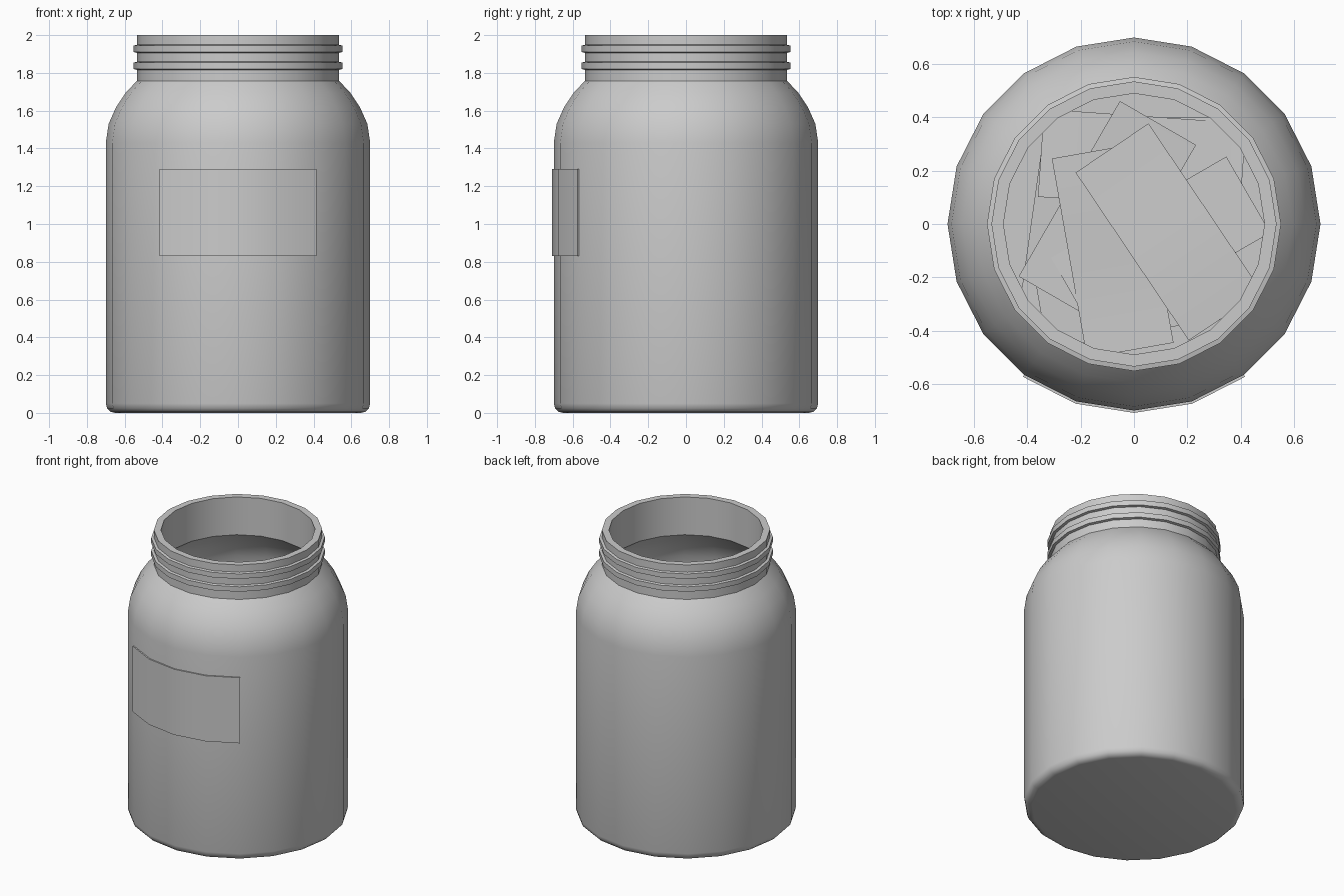
import bpy, bmesh, math
from mathutils import Matrix

if "Cube" in bpy.data.objects:
    bpy.data.objects.remove(bpy.data.objects["Cube"])

SIDES = 20


def make_object(name, bm, smooth=True):
    bmesh.ops.recalc_face_normals(bm, faces=bm.faces)
    mesh = bpy.data.meshes.new(name)
    bm.to_mesh(mesh)
    bm.free()
    ob = bpy.data.objects.new(name, mesh)
    bpy.context.collection.objects.link(ob)
    if smooth:
        bpy.ops.object.select_all(action='DESELECT')
        ob.select_set(True)
        bpy.context.view_layer.objects.active = ob
        bpy.ops.object.shade_smooth_by_angle(angle=math.radians(32))
    return ob


def lathe(name, profile):
    """Revolve an open (radius, z) profile; both ends are capped."""
    bm = bmesh.new()
    rings = []
    for r, z in profile:
        rings.append([bm.verts.new((r * math.cos(a), r * math.sin(a), z))
                      for a in (2 * math.pi * i / SIDES for i in range(SIDES))])
    for lo, hi in zip(rings, rings[1:]):
        for i in range(SIDES):
            j = (i + 1) % SIDES
            bm.faces.new((lo[i], lo[j], hi[j], hi[i]))
    bm.faces.new(rings[0])
    bm.faces.new(rings[-1])
    return make_object(name, bm)


# Glass jar: outside from base to rim with two thread rings, then down the inside
threads = []
for z in (1.82, 1.91):
    threads += [(0.535, z - 0.004), (0.552, z), (0.552, z + 0.035), (0.535, z + 0.039)]
outer = [(0.65, 0), (0.675, 0.006), (0.693, 0.024), (0.70, 0.05),
         (0.70, 1.43), (0.685, 1.53), (0.645, 1.62), (0.595, 1.695), (0.535, 1.758)]
inner = [(0.49, 1.735), (0.56, 1.665), (0.605, 1.60), (0.64, 1.52), (0.655, 1.42),
         (0.655, 0.08), (0.62, 0.045)]
lathe("jar", outer + threads + [(0.535, 2.0), (0.49, 2.0)] + inner)

# Curved front label that follows four facets of the jar
bm = bmesh.new()
sections = []
for k in range(-2, 3):
    a = -math.pi / 2 + k * 2 * math.pi / SIDES
    sections.append([bm.verts.new((r * math.cos(a), r * math.sin(a), z))
                     for r, z in ((0.70, 0.83), (0.709, 0.83), (0.709, 1.29), (0.70, 1.29))])
for s, t in zip(sections, sections[1:]):
    for i in range(4):
        j = (i + 1) % 4
        bm.faces.new((s[i], s[j], t[j], t[i]))
bm.faces.new(sections[0])
bm.faces.new(sections[-1])
make_object("label", bm)

# Loose paper slips lying at the bottom: x, y, z, turn, tilt (degrees)
slips = [(-0.22, 0.0, 0.065, 82, 1), (0.18, 0.02, 0.070, 90, -1),
         (0.02, -0.24, 0.080, 10, 1), (0.03, 0.24, 0.085, -4, -1),
         (-0.10, 0.05, 0.100, 60, 1.5), (0.10, -0.08, 0.110, 30, -1),
         (-0.08, -0.10, 0.120, 100, 1), (0.13, -0.03, 0.150, -56, 1)]
for n, (x, y, z, turn, tilt) in enumerate(slips):
    bm = bmesh.new()
    bmesh.ops.create_grid(bm, x_segments=6, y_segments=1, size=0.5,
                          matrix=Matrix.Diagonal((0.76, 0.33, 1, 1)))
    for v in bm.verts:
        v.co.z = 0.006 * math.sin(v.co.x * 6 + n)
    bm.transform(Matrix.Translation((x, y, z))
                 @ Matrix.Rotation(math.radians(turn), 4, 'Z')
                 @ Matrix.Rotation(math.radians(tilt), 4, 'X'))
    make_object(f"paper_slip_{n + 1}", bm)
